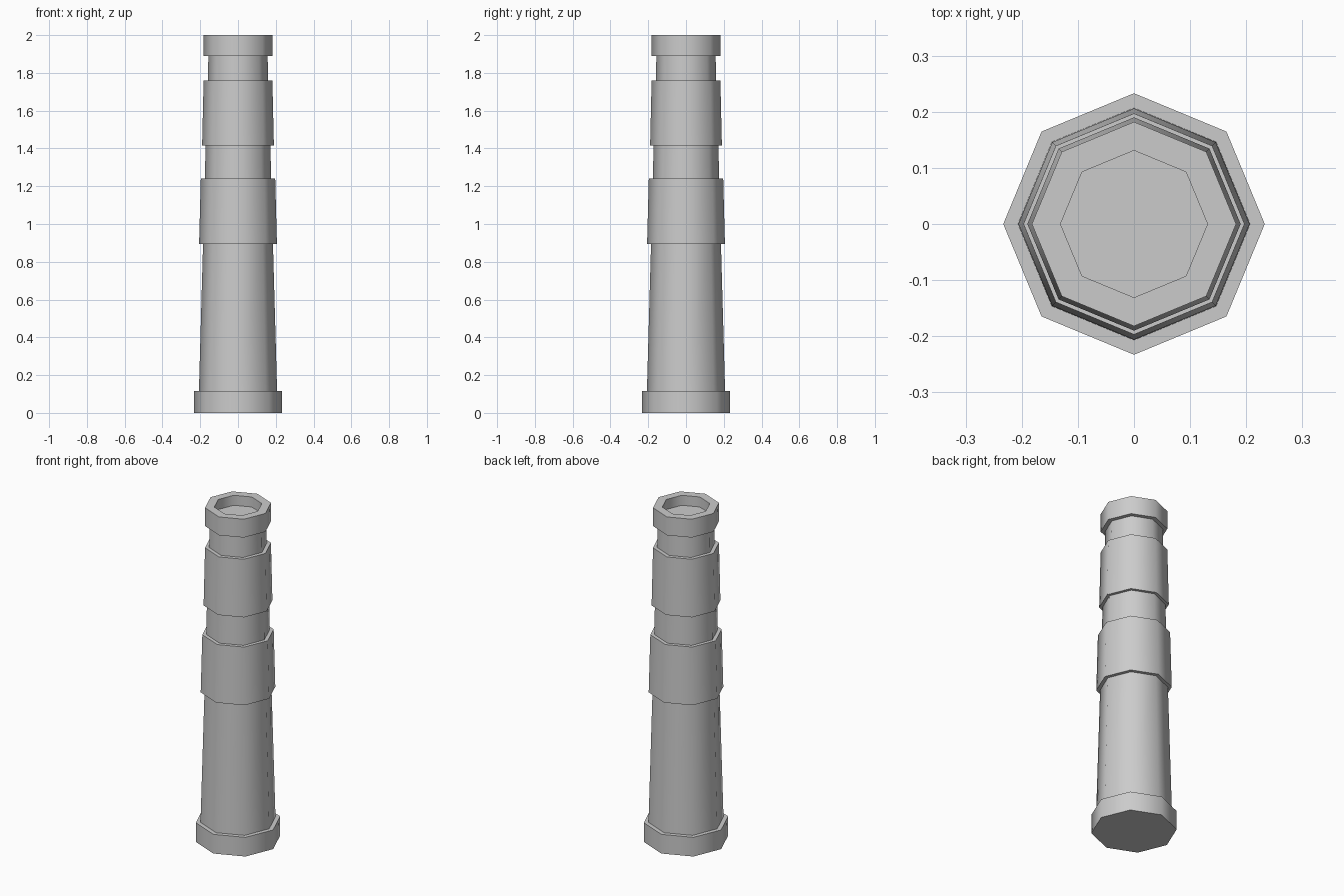
import bpy, bmesh, math

if "Cube" in bpy.data.objects:
    bpy.data.objects.remove(bpy.data.objects["Cube"])

SIDES = 8


def lathe(name, profile):
    """Octagonal solid from (radius, z) rings, capped at both ends."""
    bm = bmesh.new()
    rings = []
    for r, z in profile:
        rings.append([bm.verts.new((r * math.cos(math.tau * i / SIDES),
                                    r * math.sin(math.tau * i / SIDES), z))
                      for i in range(SIDES)])
    for a, b in zip(rings, rings[1:]):
        for i in range(SIDES):
            j = (i + 1) % SIDES
            bm.faces.new((a[i], a[j], b[j], b[i]))
    bm.faces.new(rings[0])
    bm.faces.new(rings[-1])
    bmesh.ops.recalc_face_normals(bm, faces=bm.faces)
    mesh = bpy.data.meshes.new(name)
    bm.to_mesh(mesh)
    bm.free()
    obj = bpy.data.objects.new(name, mesh)
    bpy.context.collection.objects.link(obj)
    # smooth around the octagon, sharp at the steps
    bpy.ops.object.select_all(action='DESELECT')
    obj.select_set(True)
    bpy.context.view_layer.objects.active = obj
    bpy.ops.object.shade_smooth_by_angle(angle=math.radians(50))
    return obj


# wide foot ring
lathe("base_ring", [(0.233, 0), (0.233, 0.115)])

# telescoping body: three tubes and two collars in one stepped profile
lathe("stepped_body", [
    (0.207, 0.115), (0.185, 0.895),
    (0.206, 0.895), (0.197, 1.24),
    (0.175, 1.24), (0.172, 1.415),
    (0.190, 1.415), (0.182, 1.76),
    (0.159, 1.76), (0.157, 1.89)])

# end cap with a recessed lens
lathe("end_cap", [(0.182, 1.89), (0.182, 2.0), (0.131, 2.0), (0.131, 1.94)])
